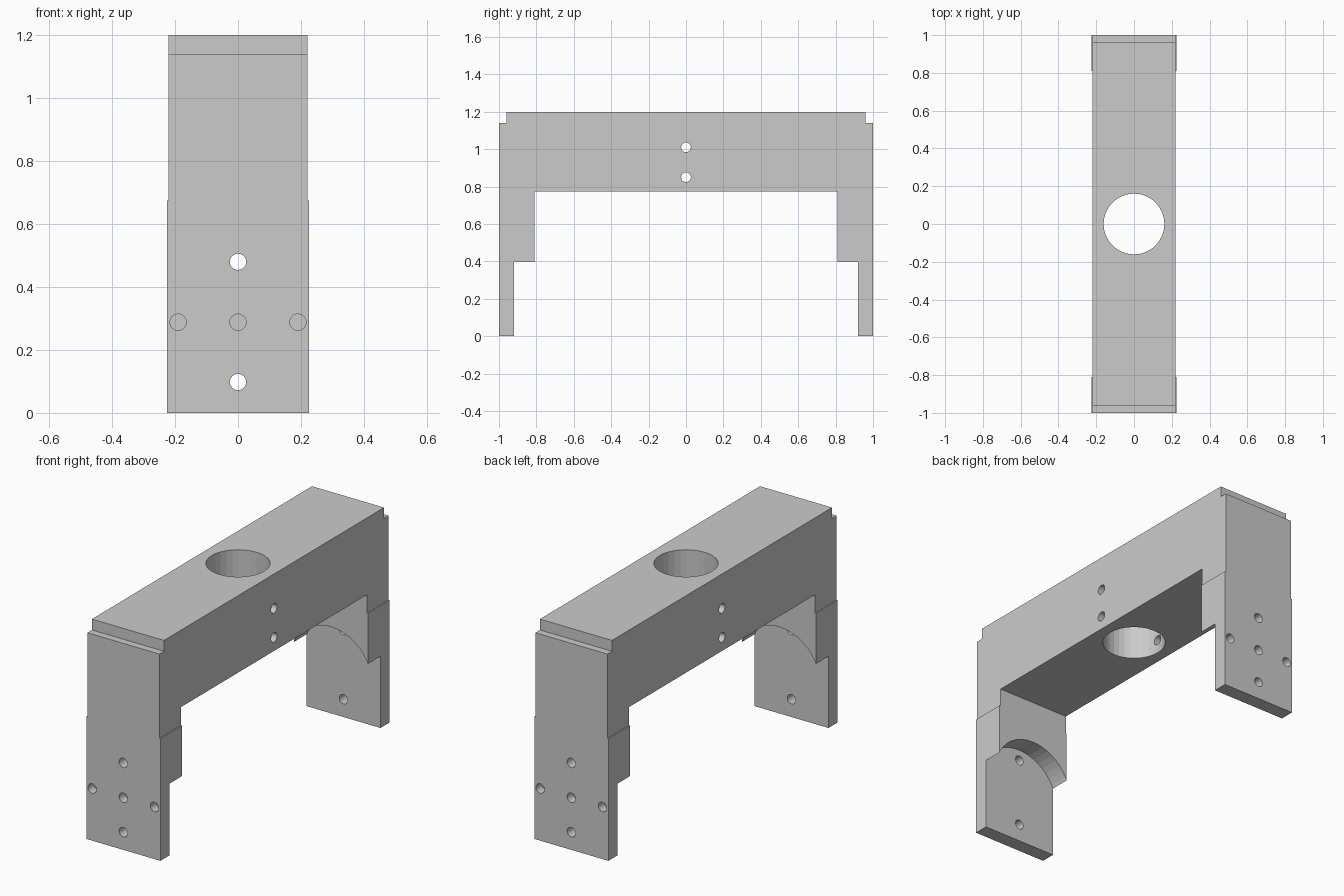
import bpy, bmesh, math
from mathutils import Vector

if "Cube" in bpy.data.objects:
    bpy.data.objects.remove(bpy.data.objects["Cube"])


def prism(name, pts, lo, hi, axis):
    """Extrude a 2D outline along x (outline y,z), y (outline x,z) or z (outline x,y)."""
    def place(p, d):
        a, b = p
        return {'x': (d, a, b), 'y': (a, d, b), 'z': (a, b, d)}[axis]
    bm = bmesh.new()
    base = [bm.verts.new(place(p, lo)) for p in pts]
    top = [bm.verts.new(place(p, hi)) for p in pts]
    n = len(pts)
    bm.faces.new(base)
    bm.faces.new(top[::-1])
    for i in range(n):
        j = (i + 1) % n
        bm.faces.new((base[j], base[i], top[i], top[j]))
    bmesh.ops.recalc_face_normals(bm, faces=bm.faces)
    me = bpy.data.meshes.new(name)
    bm.to_mesh(me)
    bm.free()
    ob = bpy.data.objects.new(name, me)
    bpy.context.collection.objects.link(ob)
    return ob


def circle(a, b, r, n=32):
    return [(a + r * math.cos(2 * math.pi * i / n),
             b + r * math.sin(2 * math.pi * i / n)) for i in range(n)]


def combine(ob, others, op='DIFFERENCE'):
    """Apply booleans in turn, then drop the helper objects."""
    bpy.context.view_layer.objects.active = ob
    for other in others:
        other.hide_render = True
        m = ob.modifiers.new("bool", 'BOOLEAN')
        m.operation, m.solver, m.object = op, 'EXACT', other
        bpy.ops.object.modifier_apply(modifier=m.name)
        bpy.data.objects.remove(other)


SPLIT = 0.675    # height where the wider legs begin

# Cross beam with short stubs down to the legs and rebated top ends
half = [(0.96, 1.2), (0.96, 1.14), (1, 1.14), (1, SPLIT), (0.81, SPLIT), (0.81, 0.775)]
outline = half + [(-y, z) for y, z in reversed(half)]
beam = prism("cross_beam", outline, -0.22, 0.22, 'x')
combine(beam, [prism("centre_bore", circle(0, 0, 0.161), 0.5, 1.4, 'z')] +
        [prism("side_hole", circle(0, z, 0.026, 24), -0.5, 0.5, 'x') for z in (0.85, 1.01)])

# Legs: thick blocks with an arched inner recess, two through holes and three blind holes
arch = [(0.25 * math.cos(math.pi * i / 24), 0.29 + 0.25 * math.sin(math.pi * i / 24))
        for i in range(25)] + [(-0.25, -0.1), (0.25, -0.1)]
for name, s in (("front_leg", -1), ("back_leg", 1)):
    box = [(-0.226, 0), (0.226, 0), (0.226, SPLIT), (-0.226, SPLIT)]
    leg = prism(name, box, s * 0.81, s * 1.0, 'y')
    cutters = [prism("arch_recess", arch, s * 0.7, s * 0.92, 'y')]
    for z in (0.098, 0.48):
        cutters.append(prism("through_hole", circle(0, z, 0.026, 24), s * 0.75, s * 1.1, 'y'))
    for x in (-0.19, 0, 0.19):
        cutters.append(prism("blind_hole", circle(x, 0.288, 0.026, 24), s * 0.95, s * 1.1, 'y'))
    combine(leg, cutters)
